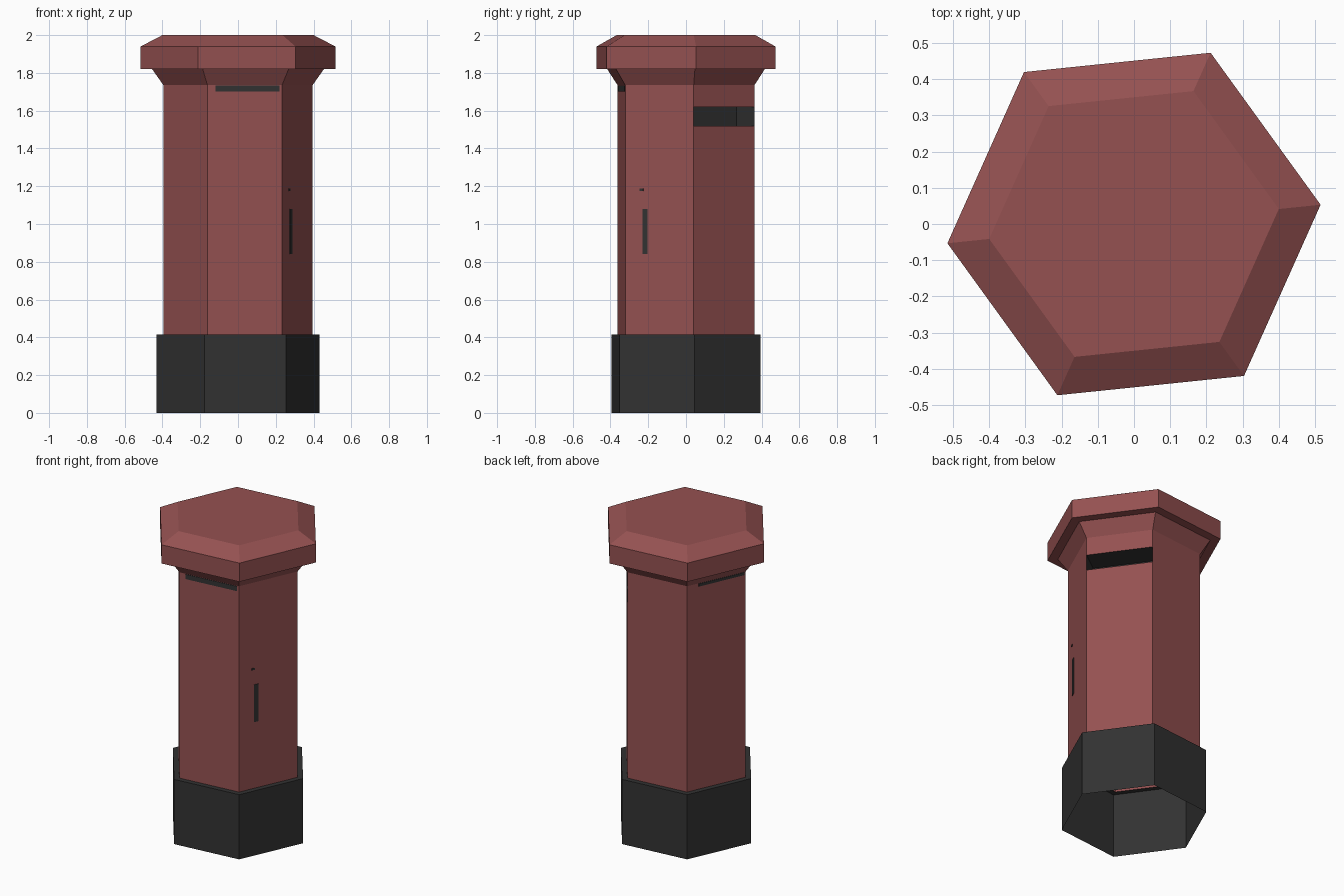
import bpy, bmesh, math
from mathutils import Vector

if "Cube" in bpy.data.objects:
    bpy.data.objects.remove(bpy.data.objects["Cube"])

TURN = math.radians(5.9)      # the whole pillar is turned slightly
R = 0.397                     # body corner radius
APO = R * math.cos(math.pi / 6)


def material(name, c):
    m = bpy.data.materials.new(name)
    m.diffuse_color = (*c, 1)
    m.use_nodes = True
    m.node_tree.nodes["Principled BSDF"].inputs["Base Color"].default_value = m.diffuse_color
    return m


red = material("faded red", (0.30, 0.083, 0.083))
black = material("soft black", (0.032, 0.032, 0.032))


def finish(bm, name, mat):
    me = bpy.data.meshes.new(name)
    bm.to_mesh(me)
    bm.free()
    me.materials.append(mat)
    ob = bpy.data.objects.new(name, me)
    bpy.context.collection.objects.link(ob)
    return ob


def hexagon(name, profile, mat, cap=False, skip=()):
    """Six-sided shell from (radius, z) points, bottom to top; skip = (ring, side) openings."""
    bm = bmesh.new()
    rings = []
    for r, z in profile:
        rings.append([bm.verts.new((r * math.cos(TURN + k * math.pi / 3),
                                    r * math.sin(TURN + k * math.pi / 3), z)) for k in range(6)])
    for n, (a, b) in enumerate(zip(rings, rings[1:])):
        for k in range(6):
            if (n, k) not in skip:
                j = (k + 1) % 6
                bm.faces.new((a[k], a[j], b[j], b[k]))
    if cap:
        bm.faces.new(rings[-1])
    return finish(bm, name, mat)


def side_frame(side):
    """Outward normal and sideways direction of a body side."""
    a = TURN + math.pi / 6 + side * math.pi / 3
    return Vector((math.cos(a), math.sin(a), 0)), Vector((-math.sin(a), math.cos(a), 0))


def side_box(name, side, t0, t1, z0, z1, d0, d1, mat, recess=False):
    """Box on a body side; a recess is open at the front and faces inward."""
    n, t = side_frame(side)
    bm = bmesh.new()
    v = [bm.verts.new(n * (APO + d) + t * s + Vector((0, 0, z)))
         for d in (d0, d1) for s, z in ((t0, z0), (t1, z0), (t1, z1), (t0, z1))]
    faces = [bm.faces.new([v[i] for i in (3, 2, 1, 0)])]
    for i in range(4):
        j = (i + 1) % 4
        faces.append(bm.faces.new((v[i], v[j], v[j + 4], v[i + 4])))
    if recess:
        bmesh.ops.reverse_faces(bm, faces=faces)
    else:
        bm.faces.new(v[4:])
    return finish(bm, name, mat)


# black plinth, open underneath, with a narrow ledge on top
hexagon("plinth", [(0.433, 0), (0.433, 0.415), (R, 0.415)], black)

# red body with an opening on the slot side
hexagon("body", [(R, 0.415), (R, 1.52), (R, 1.62), (R, 1.735)], red, skip={(1, 0)})

# flared neck and bevelled cap
hexagon("cap", [(R, 1.735), (0.457, 1.82), (0.518, 1.82), (0.518, 1.94), (0.402, 2.0)], red, cap=True)

# posting slot recess
side_box("slot_recess", 0, -R / 2, R / 2, 1.52, 1.62, -0.16, 0.0, black, recess=True)

# door handle slit and keyhole
side_box("door_handle", 5, -0.098, -0.069, 0.84, 1.08, -0.005, 0.003, black)
side_box("keyhole", 5, -0.114, -0.094, 1.175, 1.187, -0.005, 0.003, black)

# dark strips beneath the neck
side_box("front_strip", 4, -0.155, 0.185, 1.702, 1.733, -0.004, 0.003, black)
side_box("back_strip", 2, -0.12, 0.19, 1.715, 1.733, -0.004, 0.003, black)
